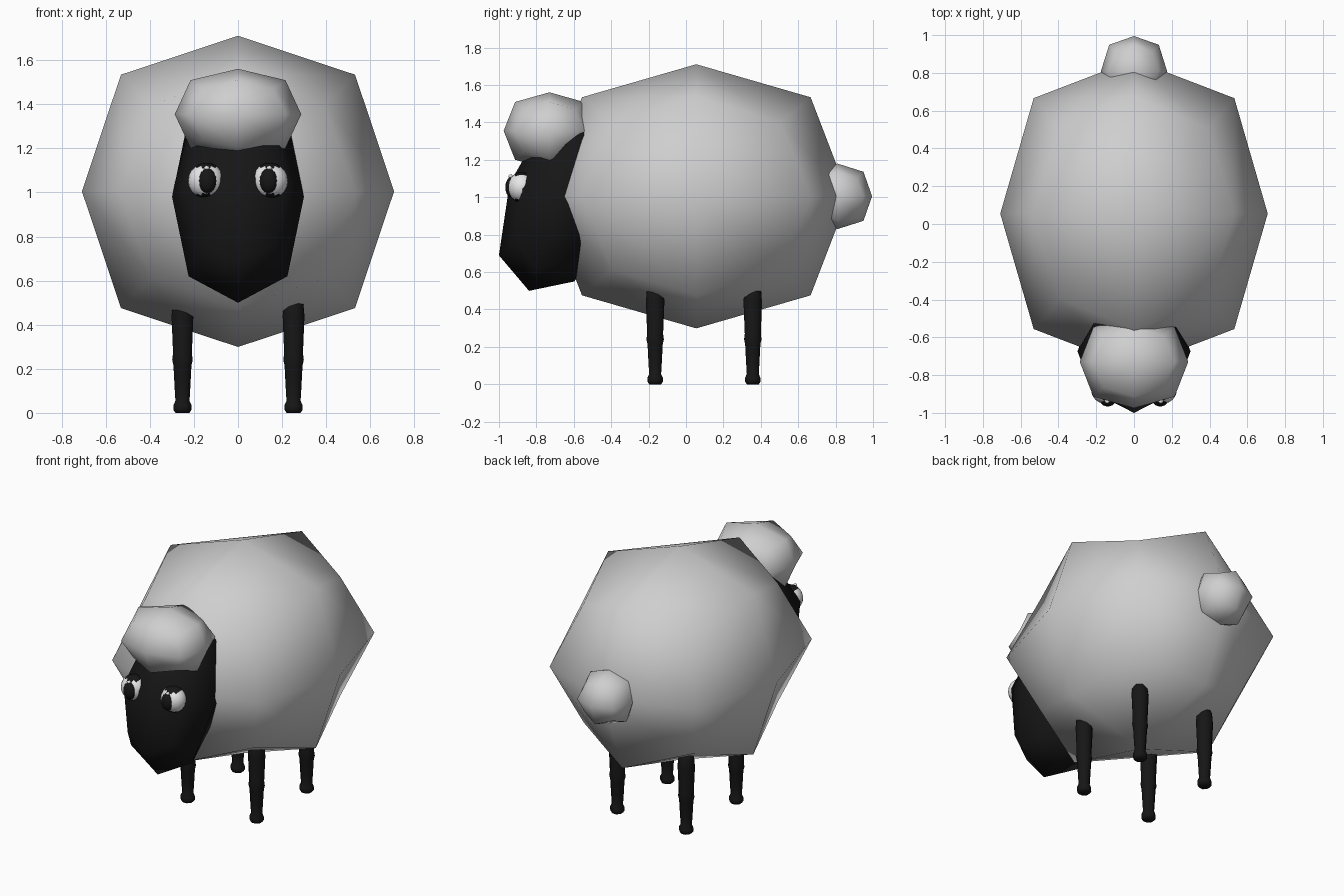
import bpy, bmesh, math
from mathutils import Matrix

if "Cube" in bpy.data.objects:
    bpy.data.objects.remove(bpy.data.objects["Cube"])


def material(name, value):
    m = bpy.data.materials.new(name)
    m.diffuse_color = (value, value, value, 1)
    m.use_nodes = True
    m.node_tree.nodes["Principled BSDF"].inputs["Base Color"].default_value = m.diffuse_color
    return m


WOOL = material("wool_grey", 0.62)
BLACK = material("face_black", 0.008)
WHITE = material("eye_white", 0.8)


def finish(name, bm, *mats):
    mesh = bpy.data.meshes.new(name)
    bmesh.ops.recalc_face_normals(bm, faces=bm.faces)
    for f in bm.faces:
        f.smooth = True
    bm.to_mesh(mesh)
    bm.free()
    ob = bpy.data.objects.new(name, mesh)
    bpy.context.collection.objects.link(ob)
    for m in mats:
        mesh.materials.append(m)
    return ob


def puff(name, centre, half, mat, tilt=0.0):
    """Box rounded by one level of subdivision."""
    bm = bmesh.new()
    bmesh.ops.create_cube(bm, size=2, matrix=Matrix.Diagonal((*half, 1)))
    ob = finish(name, bm, mat)
    ob.location = centre
    ob.rotation_euler.x = tilt
    mod = ob.modifiers.new("rounding", "SUBSURF")
    mod.levels = mod.render_levels = 1
    mod.use_limit_surface = False
    return ob


def ellipsoid(bm, centre, radii, seg=16, rings=10):
    """Sphere with its poles along y."""
    mat = (Matrix.Translation(centre) @ Matrix.Diagonal((*radii, 1))
           @ Matrix.Rotation(math.pi / 2, 4, 'X'))
    bmesh.ops.create_uvsphere(bm, u_segments=seg, v_segments=rings, radius=1, matrix=mat)


# Woolly parts and head
puff("body", (0, 0.055, 1.005), (0.708, 0.815, 0.706), WOOL)
puff("tail", (0, 0.81, 1.005), (0.175, 0.185, 0.175), WOOL)
puff("wool_cap", (0, -0.73, 1.355), (0.287, 0.245, 0.206), WOOL)
puff("head", (0, -0.674, 0.98), (0.299, 0.285, 0.508), BLACK, -math.radians(19))

# Legs: turned profile (radius, height) from hoof to hidden top
LEG = [(0.033, 0), (0.043, 0.015), (0.042, 0.035), (0.033, 0.055), (0.037, 0.12),
       (0.042, 0.215), (0.048, 0.24), (0.044, 0.27), (0.051, 0.44), (0.046, 0.5), (0.03, 0.53)]


def leg(name, x, y):
    bm = bmesh.new()
    n = 8
    rings = [[bm.verts.new((x + r * math.cos(2 * math.pi * (i + 0.5) / n) * 1.05,
                            y + r * math.sin(2 * math.pi * (i + 0.5) / n) * 1.05, z))
              for i in range(n)] for r, z in LEG]
    for a, b in zip(rings, rings[1:]):
        for i in range(n):
            j = (i + 1) % n
            bm.faces.new((a[i], a[j], b[j], b[i]))
    bm.faces.new(rings[0][::-1])
    bm.faces.new(rings[-1])
    finish(name, bm, BLACK)


for side, s in (("left", -1), ("right", 1)):
    leg("front_leg_" + side, s * 0.252, -0.165)
    leg("rear_leg_" + side, s * 0.252, 0.357)

    # Eyeball, with dark lids above and below
    ex, ez = s * 0.145, 1.053
    bm = bmesh.new()
    ellipsoid(bm, (ex, -0.878, ez), (0.082, 0.075, 0.082), 20, 12)
    for f in bm.faces:
        f.material_index = 1 if abs(f.calc_center_median().z - ez) > 0.06 else 0
    finish("eye_" + side, bm, WHITE, BLACK)

    # Pupil and its glint
    bm = bmesh.new()
    ellipsoid(bm, (s * 0.139, -0.932, ez), (0.042, 0.034, 0.056))
    finish("pupil_" + side, bm, BLACK)
    bm = bmesh.new()
    ellipsoid(bm, (s * 0.142, -0.938, 1.112), (0.013, 0.012, 0.01), 8, 6)
    finish("glint_" + side, bm, WHITE)
